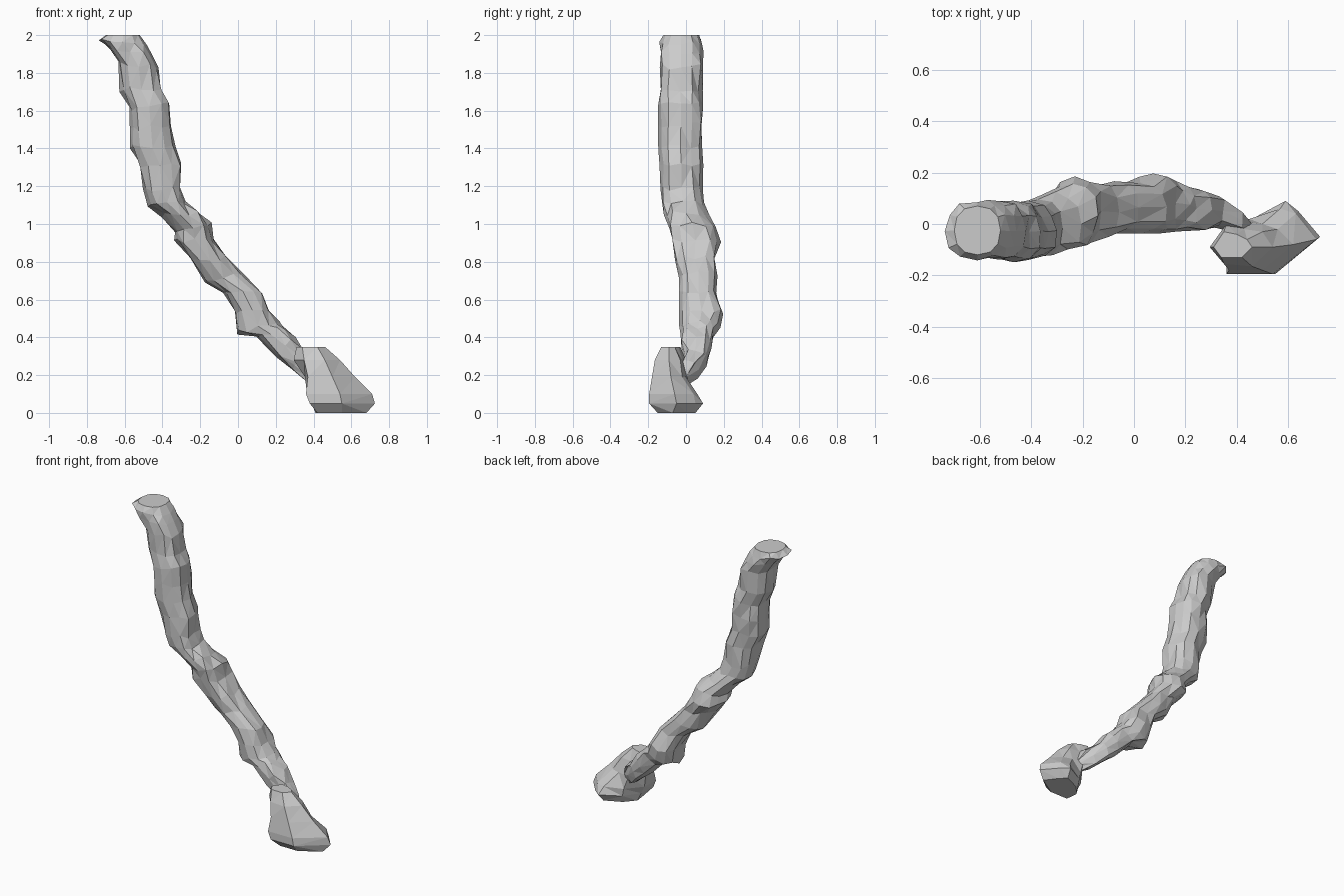
import bpy, bmesh, math, random

random.seed(4)

skin = bpy.data.materials.new("plain grey")
skin.diffuse_color = (0.6, 0.6, 0.6, 1)


def loft(name, rings):
    """Skin a list of equal-length closed rings, cap both ends, flat triangles."""
    bm = bmesh.new()
    rows = [[bm.verts.new(p) for p in ring] for ring in rings]
    n = len(rows[0])
    for a, b in zip(rows, rows[1:]):
        for i in range(n):
            j = (i + 1) % n
            bm.faces.new((a[i], a[j], b[j], b[i]))
    bm.faces.new(rows[0])
    bm.faces.new(rows[-1])
    bmesh.ops.triangulate(bm, faces=bm.faces[:], quad_method='SHORT_EDGE')
    bmesh.ops.recalc_face_normals(bm, faces=bm.faces[:])
    mesh = bpy.data.meshes.new(name)
    bm.to_mesh(mesh)
    bm.free()
    mesh.materials.append(skin)
    obj = bpy.data.objects.new(name, mesh)
    bpy.context.collection.objects.link(obj)
    return obj


def limb_ring(lx, lz, rx, rz, y0, y1, jitter=0.008, sides=12):
    """Rounded-square ring between a left and a right silhouette point."""
    ring = []
    for i in range(sides):
        a = 2 * math.pi * i / sides
        c, s = math.cos(a), math.sin(a)
        u = math.copysign(abs(c) ** 0.85, c)
        v = math.copysign(abs(s) ** 0.85, s)
        t = (u + 1) / 2
        x, z = lx + (rx - lx) * t, lz + (rz - lz) * t
        y = (y0 + y1) / 2 + (y1 - y0) / 2 * v
        # uneven surface, shifted along the limb and slightly inwards
        d = random.uniform(-1, 1) * jitter
        ring.append((x + d * u, y + d * v, min(2, z + 1.5 * random.uniform(-1, 1) * jitter)))
    return ring


# Upper arm and forearm: left x,z / right x,z / y range, from shoulder to wrist
upper = [
    (-.70, 2.0, -.52, 2.0, -.12, .07),
    (-.73, 1.97, -.49, 1.96, -.14, .085),
    (-.69, 1.935, -.45, 1.90, -.14, .085),
    (-.635, 1.85, -.415, 1.83, -.14, .085),
    (-.625, 1.71, -.40, 1.71, -.14, .08),
    (-.58, 1.61, -.36, 1.64, -.14, .085),
    (-.57, 1.50, -.355, 1.53, -.14, .085),
    (-.565, 1.41, -.34, 1.41, -.14, .08),
    (-.525, 1.31, -.30, 1.32, -.135, .085),
    (-.505, 1.18, -.30, 1.19, -.135, .085),
    (-.475, 1.09, -.275, 1.12, -.13, .10),
    (-.40, 1.045, -.21, 1.06, -.12, .12),
]
fore = [
    (-.33, .95, -.145, 1.00, -.09, .155),
    (-.335, .91, -.125, .91, -.08, .18),
    (-.25, .82, -.05, .82, -.065, .155),
    (-.175, .70, .02, .74, -.03, .16),
    (-.08, .63, .13, .635, -.03, .165),
    (-.02, .53, .17, .54, -.03, .195),
    (.0, .425, .21, .49, -.03, .18),
    (.10, .395, .245, .455, -.03, .15),
    (.20, .285, .30, .405, -.03, .14),
    (.28, .22, .35, .33, -.02, .12),
    (.35, .17, .42, .28, -.03, .06),
    (.43, .14, .47, .21, -.06, .0),
]
loft("arm", [limb_ring(*r, jitter=0 if i == 0 else .009)
             for i, r in enumerate(upper + fore)])

# Hand: mitten shape with the thumb bulging to the back near the floor
hand = [
    (.0, (.41, -.07, .42, -.15, .55, -.15, .68, -.07, .62, .01, .58, .05, .47, .0)),
    (.05, (.39, -.08, .38, -.195, .55, -.195, .725, -.05, .64, .05, .59, .09, .46, .02)),
    (.10, (.365, -.08, .36, -.195, .54, -.195, .71, -.06, .63, .04, .57, .06, .45, .02)),
    (.19, (.355, -.08, .37, -.18, .50, -.18, .62, -.08, .56, -.02, .50, .0, .42, .01)),
    (.28, (.295, -.09, .35, -.155, .46, -.165, .54, -.09, .50, -.03, .43, -.02, .36, .0)),
    (.35, (.31, -.09, .34, -.13, .42, -.13, .46, -.09, .44, -.06, .40, -.04, .35, -.03)),
]
loft("hand", [[(p[i], p[i + 1], z) for i in range(0, len(p), 2)] for z, p in hand])
